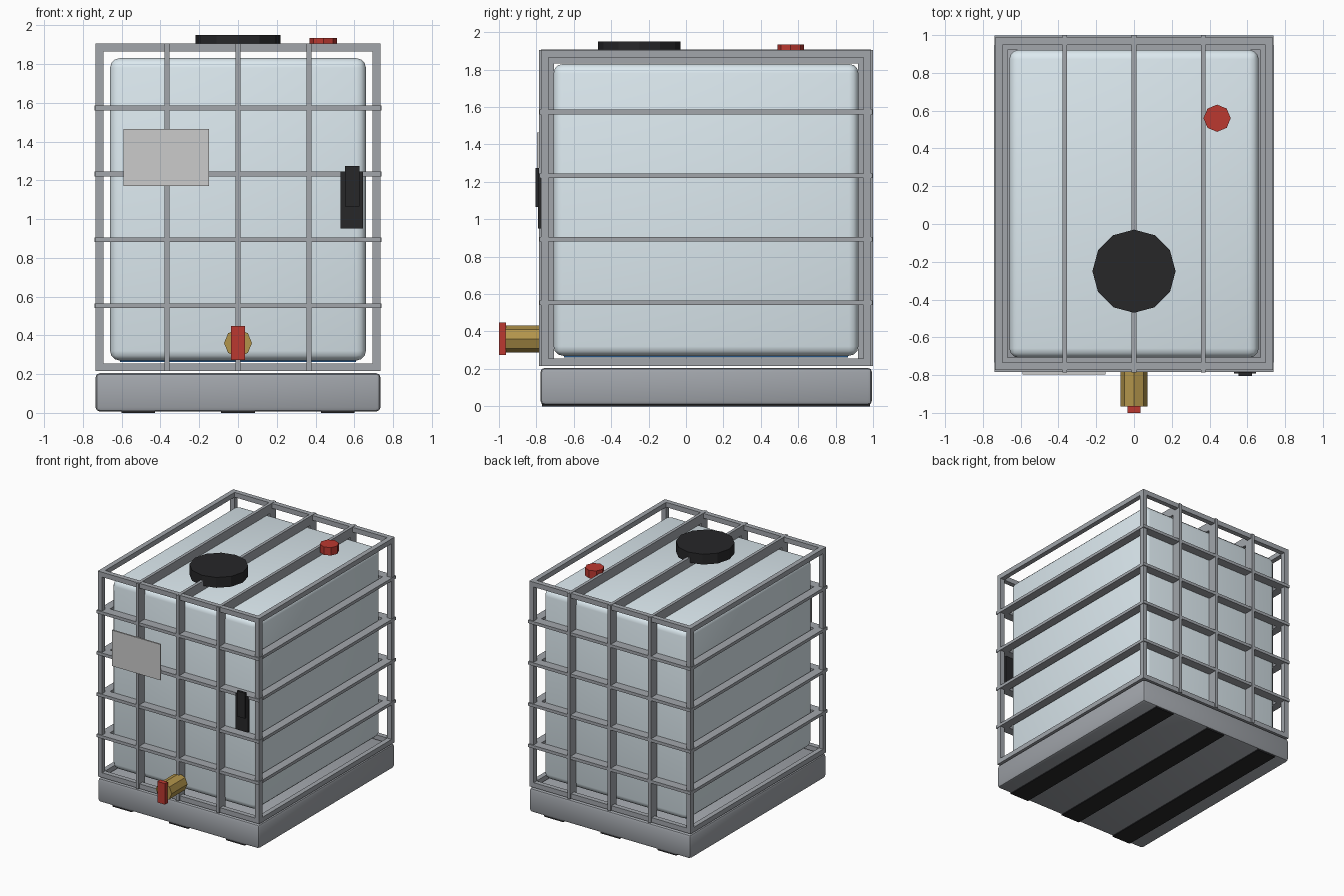
import bpy, math

if "Cube" in bpy.data.objects:
    bpy.data.objects.remove(bpy.data.objects["Cube"])

CY = 0.107  # centre of tank, cage and pallet along y


def mat(name, r, g, b):
    m = bpy.data.materials.new(name)
    m.diffuse_color = (r, g, b, 1)
    m.use_nodes = True
    m.node_tree.nodes["Principled BSDF"].inputs["Base Color"].default_value = m.diffuse_color
    return m


STEEL = mat("steel", 0.36, 0.38, 0.41)
PLASTIC = mat("tank_plastic", 0.72, 0.82, 0.87)
BLUE = mat("liquid_blue", 0.03, 0.15, 0.40)
BLACK = mat("black", 0.02, 0.02, 0.022)
RED = mat("red", 0.50, 0.04, 0.03)
BRASS = mat("brass", 0.45, 0.30, 0.07)
PLATE = mat("plate", 0.62, 0.63, 0.64)


def box(name, x, y, z, m=None, bevel=0, segments=2):
    """Box from (min, max) pairs, with optional rounded edges."""
    bpy.ops.mesh.primitive_cube_add(size=1, location=[(a + b) / 2 for a, b in (x, y, z)])
    o = bpy.context.object
    o.name = name
    o.scale = [b - a for a, b in (x, y, z)]
    bpy.ops.object.transform_apply(location=False, rotation=False, scale=True)
    if m:
        o.data.materials.append(m)
    if bevel:
        mod = o.modifiers.new("bevel", "BEVEL")
        mod.width, mod.segments = bevel, segments
        bpy.ops.object.modifier_apply(modifier="bevel")
        bpy.ops.object.shade_smooth_by_angle(angle=math.radians(35))
    return o


def cyl(name, sides, r, depth, loc, m, rot=(0, 0, 0)):
    bpy.ops.mesh.primitive_cylinder_add(vertices=sides, radius=r, depth=depth,
                                        location=loc, rotation=rot)
    o = bpy.context.object
    o.name = name
    o.data.materials.append(m)
    return o


# Pallet with three runners underneath
box("pallet", (-0.735, 0.735), (-0.778, 0.994), (0.007, 0.205), STEEL, 0.022)
for i, x in enumerate((-0.515, 0, 0.515)):
    box(f"runner_{i}", (x - 0.087, x + 0.087), (-0.77, 0.985), (0, 0.03), BLACK)

# Tank and its contents showing just below
box("tank", (-0.66, 0.66), (CY - 0.815, CY + 0.815), (0.27, 1.83), PLASTIC, 0.05, 3)
box("liquid", (-0.61, 0.61), (CY - 0.76, CY + 0.76), (0.262, 1.3), BLUE)

# Cage frame: corner posts, top and bottom rails
W, D, T = 0.735, 0.881, 0.04
Z0, Z1 = 0.215, 1.905


def side_span(sign, outer, depth, centre=0):
    """Range lying inward from an outer face on one side."""
    return tuple(sorted((centre + sign * outer, centre + sign * (outer - depth))))


for s, sx in ((-1, "left"), (1, "right")):
    for t, ty in ((-1, "front"), (1, "back")):
        box(f"post_{ty}_{sx}", side_span(s, W, T), side_span(t, D, T, CY), (Z0, Z1), STEEL)
for lo, level in ((Z0, "bottom"), (Z1 - T, "top")):
    for s, sx, ty in ((-1, "left", "front"), (1, "right", "back")):
        box(f"{level}_rail_{sx}", side_span(s, W, T), (CY - D, CY + D), (lo, lo + T), STEEL)
        box(f"{level}_rail_{ty}", (-W, W), side_span(s, D, T, CY), (lo, lo + T), STEEL)

# Flat cage bars: horizontals on all sides, verticals front and back, bars over the top
H = 0.0125
for i in range(4):
    z = 0.553 + i * 0.34
    for s, sx, ty in ((-1, "left", "front"), (1, "right", "back")):
        box(f"cage_bar_{sx}_{i}", side_span(s, 0.74, 0.07), (CY - D + T, CY + D - T),
            (z - H, z + H), STEEL)
        box(f"cage_bar_{ty}_{i}", (-0.739, 0.739), side_span(s, 0.89, 0.075, CY),
            (z - H, z + H), STEEL)
for i, x in enumerate((-0.367, 0, 0.367)):
    for s, ty in ((-1, "front"), (1, "back")):
        box(f"upright_{ty}_{i}", (x - H, x + H), side_span(s, 0.893, 0.08, CY), (Z0, Z1), STEEL)
    box(f"top_bar_{i}", (x - H, x + H), (CY - D, CY + D), (1.832, 1.907), STEEL)

# Filler lid and vent cap
cyl("filler_lid", 12, 0.22, 0.085, (0, -0.25, 1.9075), BLACK)
cyl("vent_cap", 8, 0.072, 0.065, (0.44, 0.56, 1.9025), RED)

# Outlet valve and handle
cyl("outlet_valve", 8, 0.072, 0.205, (0, -0.8625, 0.36), BRASS, (math.pi / 2, 0, 0))
box("valve_handle", (-0.035, 0.035), (-1, -0.963), (0.274, 0.447), RED)

# Front plate and black device
box("front_plate", (-0.59, -0.15), (-0.796, -0.784), (1.17, 1.465), PLATE)
box("device_holder", (0.53, 0.645), (-0.792, -0.774), (0.95, 1.245), BLACK)
box("device_grip", (0.552, 0.626), (-0.804, -0.785), (1.065, 1.275), BLACK)
